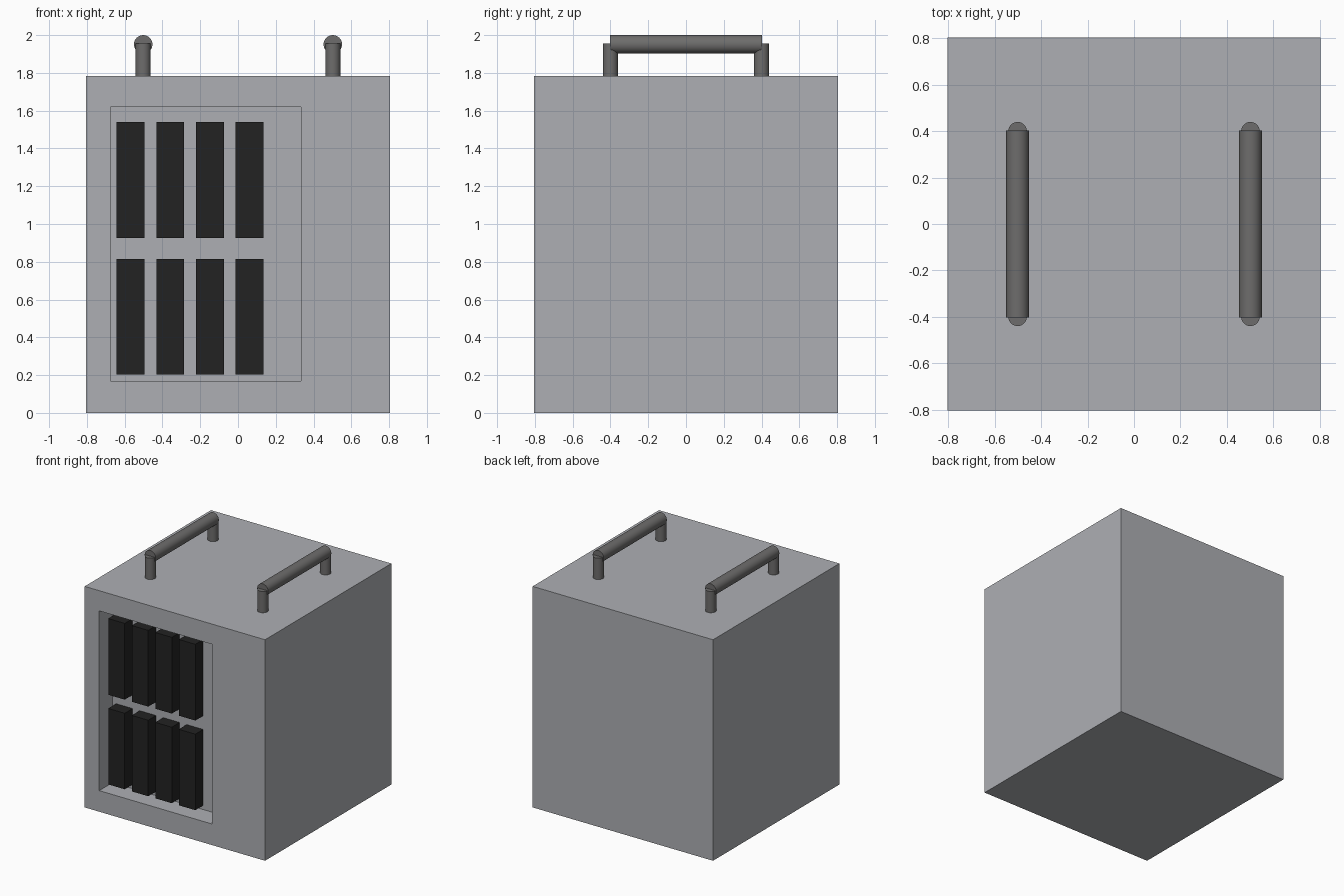
import bpy, bmesh
from mathutils import Matrix, Vector

old = bpy.data.objects.get("Cube")
if old:
    bpy.data.objects.remove(old, do_unlink=True)

HALF, TOP = 0.805, 1.783


def material(name, rgb):
    m = bpy.data.materials.new(name)
    m.use_nodes = True
    m.diffuse_color = (*rgb, 1)
    m.node_tree.nodes["Principled BSDF"].inputs["Base Color"].default_value = (*rgb, 1)
    return m


light_grey = material("light grey", (0.42, 0.43, 0.455))
dark_grey = material("dark grey", (0.155, 0.152, 0.15))
black = material("black", (0.016, 0.016, 0.016))


def finish(name, bm, mat):
    bmesh.ops.recalc_face_normals(bm, faces=bm.faces)
    mesh = bpy.data.meshes.new(name)
    bm.to_mesh(mesh)
    bm.free()
    mesh.materials.append(mat)
    obj = bpy.data.objects.new(name, mesh)
    bpy.context.collection.objects.link(obj)
    return obj


def box(name, low, high, mat):
    low, high = Vector(low), Vector(high)
    bm = bmesh.new()
    bmesh.ops.create_cube(bm, size=1, matrix=Matrix.Translation((low + high) / 2)
                          @ Matrix.Diagonal((*(high - low), 1)))
    return finish(name, bm, mat)


def rod(name, radius, length, centre, axis, mat):
    turn = Vector((0, 0, 1)).rotation_difference(Vector(axis)).to_matrix().to_4x4()
    bm = bmesh.new()
    bmesh.ops.create_cone(bm, cap_ends=True, segments=32, radius1=radius, radius2=radius,
                          depth=length, matrix=Matrix.Translation(centre) @ turn)
    obj = finish(name, bm, mat)
    bpy.ops.object.select_all(action="DESELECT")
    obj.select_set(True)
    bpy.context.view_layer.objects.active = obj
    bpy.ops.object.shade_smooth_by_angle()
    return obj


# Cabinet with a shallow recess cut into the front
cabinet = box("cabinet", (-HALF, -HALF, 0), (HALF, HALF, TOP), light_grey)
cutter = box("recess_cutter", (-0.675, -HALF - 0.2, 0.17), (0.333, -HALF + 0.168, 1.62), light_grey)
cutter.hide_render = True
cutter.hide_viewport = True
cut = cabinet.modifiers.new("recess", "BOOLEAN")
cut.operation = "DIFFERENCE"
cut.solver = "EXACT"
cut.object = cutter

# Two rows of four black modules standing off the recess back
for row, (bottom, top) in {"lower": (0.203, 0.816), "upper": (0.926, 1.541)}.items():
    for i in range(4):
        x = -0.642 + i * 0.21
        box(f"{row}_module_{i + 1}", (x, -HALF + 0.068, bottom),
            (x + 0.147, -HALF + 0.17, top), black)

# Carrying handles on the lid
for side, x in (("left", 0.502), ("right", -0.502)):
    rod(f"{side}_handle_grip", 0.049, 0.805, (x, 0, 1.951), (0, 1, 0), dark_grey)
    for end, y in (("front", -0.4), ("back", 0.4)):
        rod(f"{side}_handle_{end}_post", 0.04, 0.185, (x, y, 1.8625), (0, 0, 1), dark_grey)
